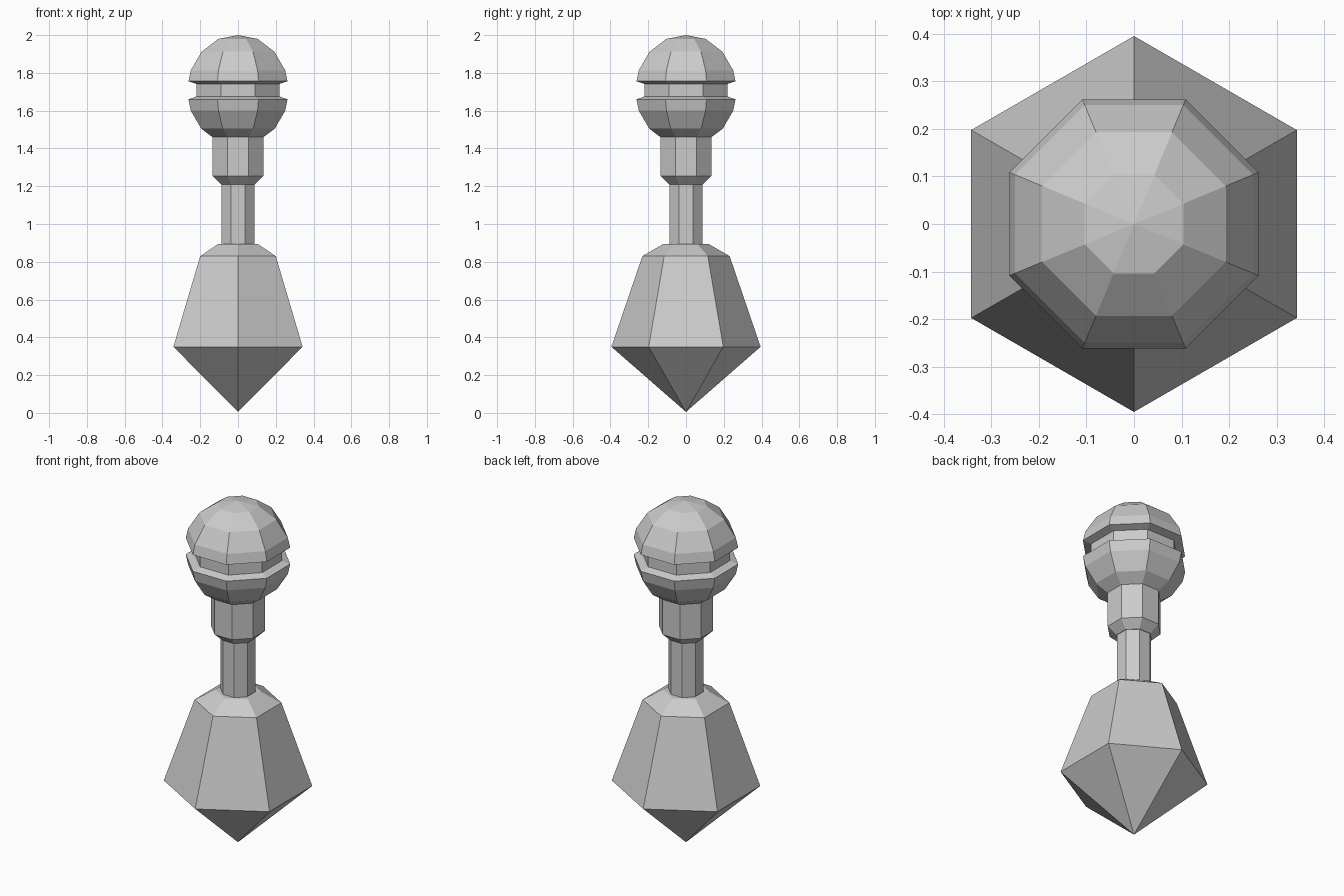
import bpy, bmesh, math

cube = bpy.data.objects.get("Cube")
if cube:
    bpy.data.objects.remove(cube, do_unlink=True)

grey = bpy.data.materials.new("plain grey")
grey.use_nodes = True
colour = (0.6, 0.6, 0.6, 1)
grey.diffuse_color = colour
grey.node_tree.nodes["Principled BSDF"].inputs["Base Color"].default_value = colour


def faceted(name, sides, start, profile):
    """Stack rings of (corner radius, height); radius 0 makes a point."""
    bm = bmesh.new()
    rings = []
    for r, z in profile:
        count = sides if r else 1
        rings.append([bm.verts.new((r * math.cos(start + math.tau * i / sides),
                                    r * math.sin(start + math.tau * i / sides), z))
                      for i in range(count)])
    for low, high in zip(rings, rings[1:]):
        for i in range(sides):
            j = (i + 1) % sides
            if len(low) == 1:
                bm.faces.new((low[0], high[j], high[i]))
            elif len(high) == 1:
                bm.faces.new((low[i], low[j], high[0]))
            else:
                bm.faces.new((low[i], low[j], high[j], high[i]))
    for ring in (rings[0], rings[-1]):
        if len(ring) > 1:
            bm.faces.new(ring)
    bmesh.ops.recalc_face_normals(bm, faces=bm.faces)
    mesh = bpy.data.meshes.new(name)
    bm.to_mesh(mesh)
    bm.free()
    mesh.materials.append(grey)
    obj = bpy.data.objects.new(name, mesh)
    bpy.context.collection.objects.link(obj)
    return obj


def octagonal(name, profile):
    """Profile uses the half width across flats, with flats on the axes."""
    half = math.pi / 8
    return faceted(name, 8, half, [(w / math.cos(half), z) for w, z in profile])


# Six-sided pointed weight
faceted("pointed_base", 6, math.pi / 2,
        [(0, 0.005), (0.395, 0.35), (0.231, 0.83), (0.122, 0.893)])

# Shaft and collar
octagonal("stem", [(0.087, 0.88), (0.087, 1.215)])
octagonal("collar", [(0.09, 1.21), (0.135, 1.255), (0.135, 1.46)])

# Split ball with a recessed band
octagonal("ball_lower", [(0.135, 1.46), (0.195, 1.505), (0.25, 1.6),
                         (0.262, 1.66), (0.22, 1.675)])
octagonal("ball_band", [(0.22, 1.67), (0.22, 1.745)])
octagonal("ball_cap", [(0.22, 1.742), (0.262, 1.756), (0.25, 1.813),
                       (0.193, 1.912), (0.104, 1.98), (0, 2.0)])
